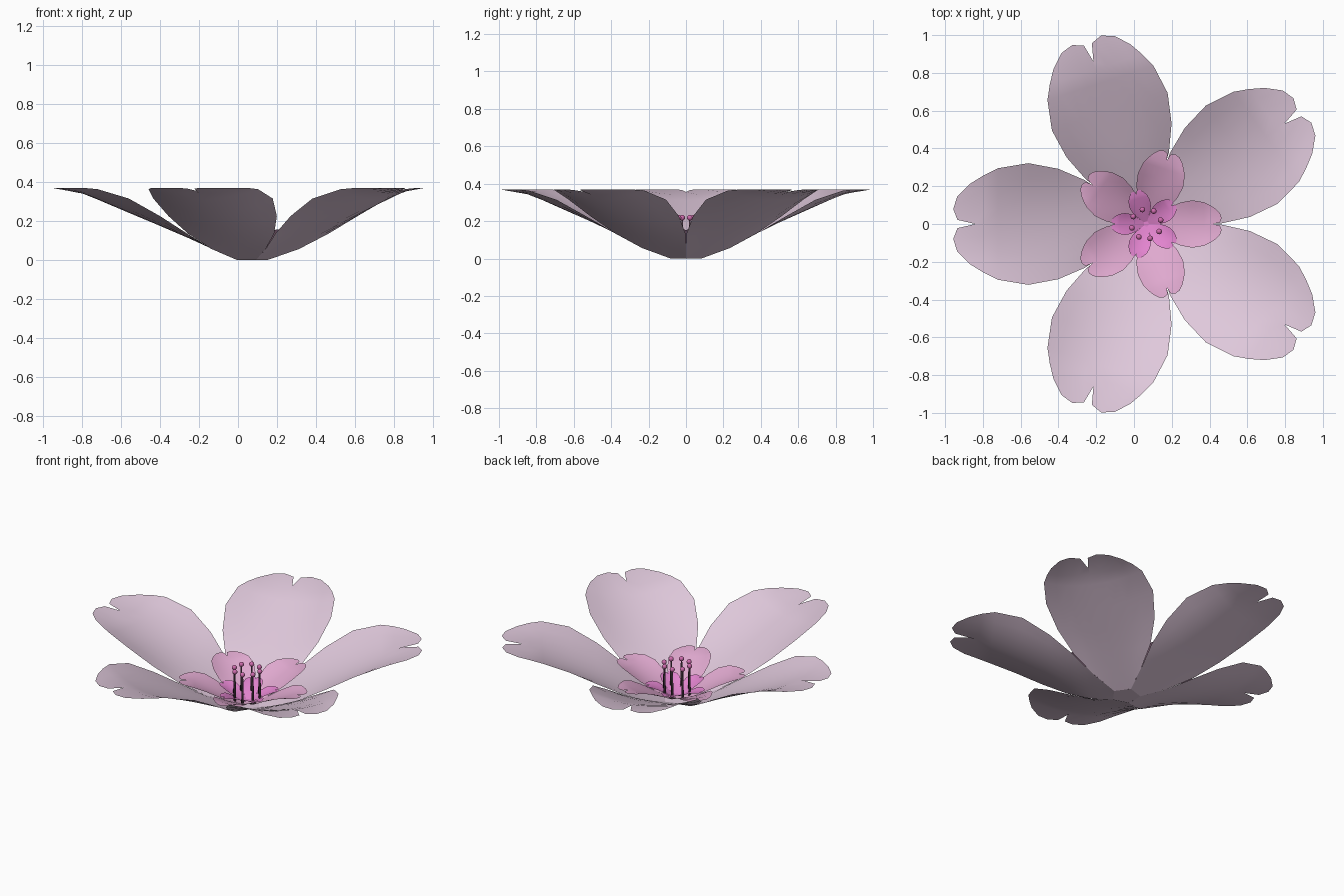
import bpy, bmesh, math
from mathutils import Matrix, Vector

cube = bpy.data.objects.get("Cube")
if cube:
    bpy.data.objects.remove(cube, do_unlink=True)

CENTRE = Vector((0.065, 0, 0))


def material(name, rgb):
    m = bpy.data.materials.new(name)
    m.use_nodes = True
    m.diffuse_color = (*rgb, 1)
    bsdf = m.node_tree.nodes["Principled BSDF"]
    bsdf.inputs["Base Color"].default_value = (*rgb, 1)
    bsdf.inputs["Roughness"].default_value = 0.8
    return m


pale = material("pale pink", (0.74, 0.58, 0.71))
pink = material("rose pink", (0.75, 0.40, 0.63))
magenta = material("magenta", (0.76, 0.23, 0.62))
stem_mat = material("dark plum", (0.09, 0.05, 0.075))
head_mat = material("deep pink", (0.62, 0.15, 0.42))

# Petal stations: distance out, half width, height on midline, height at edge
ROWS = [(0.07, 0.051, 0, 0), (0.2, 0.145, 0.058, 0.056),
        (0.325, 0.232, 0.115, 0.135), (0.465, 0.292, 0.175, 0.225),
        (0.625, 0.322, 0.242, 0.315), (0.785, 0.295, 0.31, 0.363),
        (0.86, 0.258, 0.34, 0.37)]
# Notched tip, from the notch to the outer edge: distance, offset, height
TIP = [(0.905, 0, 0.355), (1.0, 0.022, 0.367), (1.022, 0.08, 0.37),
       (1.0, 0.147, 0.37), (0.93, 0.215, 0.37)]


def finish(bm, name, mats, smooth=True):
    me = bpy.data.meshes.new(name)
    bm.to_mesh(me)
    bm.free()
    ob = bpy.data.objects.new(name, me)
    bpy.context.collection.objects.link(ob)
    for m in mats:
        me.materials.append(m)
    if smooth:
        for p in me.polygons:
            p.use_smooth = True
    return ob


def petal(name, angle, scale, lift, mat):
    # Cupped grid of rows ending in two rounded lobes
    bm = bmesh.new()
    half = len(TIP) - 1
    grid = []
    for r, w, mid, edge in ROWS:
        ts = [i / half for i in range(-half, half + 1)]
        grid.append([bm.verts.new((r, t * w, mid + (edge - mid) * t * t)) for t in ts])
    tip = []
    for i in range(-half, half + 1):
        r, v, z = TIP[abs(i)]
        tip.append(bm.verts.new((r, math.copysign(v, i), z)))
    grid.append(tip)
    for a, b in zip(grid, grid[1:]):
        for i in range(2 * half):
            bm.faces.new((a[i], b[i], b[i + 1], a[i + 1]))
    place = (Matrix.Translation(CENTRE + Vector((0, 0, lift)))
             @ Matrix.Rotation(math.radians(angle), 4, 'Z') @ Matrix.Scale(scale, 4))
    bm.transform(place)
    return finish(bm, name, [mat])


# Three whorls of five petals, each turned against the one below
for ring, turn, scale, lift, mat in (("outer", 36, 1.0, 0, pale),
                                     ("middle", 0, 0.39, 0.012, pink),
                                     ("inner", 36, 0.18, 0.022, magenta)):
    for k in range(5):
        petal(f"{ring}_petal_{k + 1}", turn + 72 * k, scale, lift, mat)
    # Flat five-sided floor joining the petals of the whorl
    bm = bmesh.new()
    bmesh.ops.create_circle(bm, cap_ends=True, segments=5, radius=0.0865 * scale)
    for v in bm.verts:
        v.co = Vector((0, 0, v.co.z))
    for k, v in enumerate(bm.verts):
        a = math.radians(turn - 36 + 72 * k)
        v.co = CENTRE + Vector((math.cos(a), math.sin(a), 0)) * 0.0865 * scale
        v.co.z = lift
    bmesh.ops.recalc_face_normals(bm, faces=bm.faces)
    finish(bm, f"{ring}_floor", [mat], smooth=False)

# Eight upright stamens with round heads
for k in range(8):
    a = math.radians(15 + 45 * k)
    foot = CENTRE + Vector((math.cos(a), math.sin(a), 0)) * 0.079
    bm = bmesh.new()
    bmesh.ops.create_cone(bm, cap_ends=True, segments=8, radius1=0.008, radius2=0.004,
                          depth=0.185, matrix=Matrix.Translation(foot + Vector((0, 0, 0.1225))))
    finish(bm, f"stamen_stem_{k + 1}", [stem_mat])
    bm = bmesh.new()
    bmesh.ops.create_uvsphere(bm, u_segments=12, v_segments=8, radius=0.015,
                              matrix=Matrix.Translation(foot + Vector((0, 0, 0.218))))
    finish(bm, f"stamen_head_{k + 1}", [head_mat])
